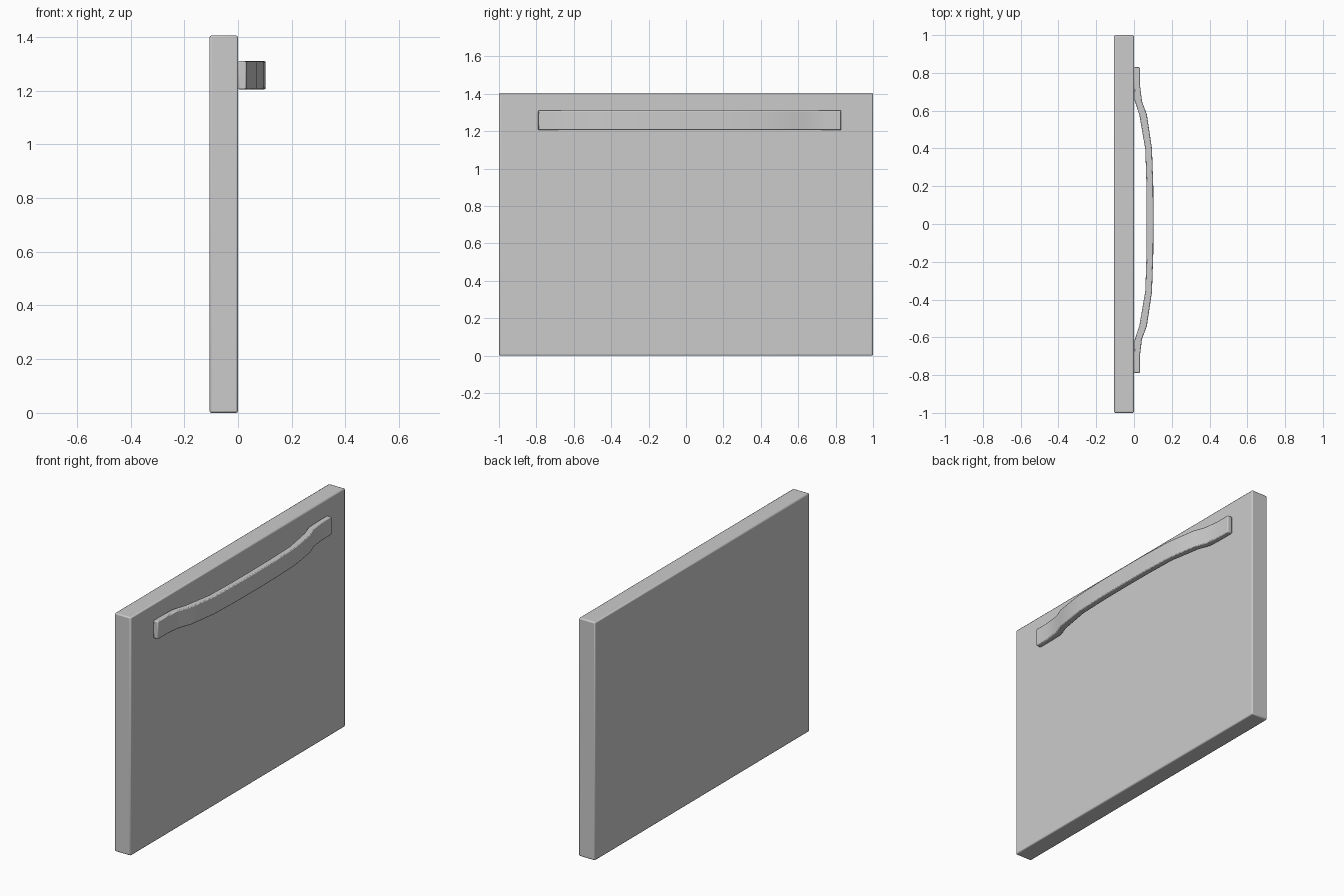
import bpy, bmesh

if "Cube" in bpy.data.objects:
    bpy.data.objects.remove(bpy.data.objects["Cube"])


def finish(obj, width, angle):
    """Soften hard edges and smooth the gentle bends."""
    bev = obj.modifiers.new("soft_edges", 'BEVEL')
    bev.width = width
    bev.segments = 2
    bev.limit_method = 'ANGLE'
    bev.angle_limit = 1.0
    bpy.ops.object.select_all(action='DESELECT')
    obj.select_set(True)
    bpy.context.view_layer.objects.active = obj
    bpy.ops.object.shade_smooth_by_angle(angle=angle)


# Front panel
bpy.ops.mesh.primitive_cube_add(size=1, location=(-0.053, 0, 0.7025))
panel = bpy.context.object
panel.name = "front_panel"
panel.scale = (0.106, 2.0, 1.405)
bpy.ops.object.transform_apply(location=False, rotation=False, scale=True)
finish(panel, 0.007, 0.6)

# Bowed handle: half profile from end to middle as (inner x, inner y, outer x, outer y)
half = [(0.0, 0.81, 0.031, 0.81),
        (0.0, 0.72, 0.031, 0.72),
        (0.003, 0.635, 0.042, 0.63),
        (0.029, 0.555, 0.068, 0.56),
        (0.060, 0.375, 0.095, 0.38),
        (0.066, 0.18, 0.102, 0.18),
        (0.067, 0.0, 0.103, 0.0)]
sections = half + [(a, -b, c, -d) for a, b, c, d in reversed(half[:-1])]
Y_MID, Z_LOW, Z_HIGH = 0.02, 1.205, 1.31

bm = bmesh.new()
rings = []
for xi, yi, xo, yo in sections:
    rings.append([bm.verts.new(p) for p in (
        (xi, yi + Y_MID, Z_LOW), (xo, yo + Y_MID, Z_LOW),
        (xo, yo + Y_MID, Z_HIGH), (xi, yi + Y_MID, Z_HIGH))])
for r, s in zip(rings, rings[1:]):
    for k in range(4):
        n = (k + 1) % 4
        bm.faces.new((r[k], r[n], s[n], s[k]))
bm.faces.new(rings[0])
bm.faces.new(rings[-1])
bmesh.ops.recalc_face_normals(bm, faces=bm.faces)
mesh = bpy.data.meshes.new("handle")
bm.to_mesh(mesh)
bm.free()
handle = bpy.data.objects.new("handle", mesh)
bpy.context.collection.objects.link(handle)
finish(handle, 0.005, 0.6)
